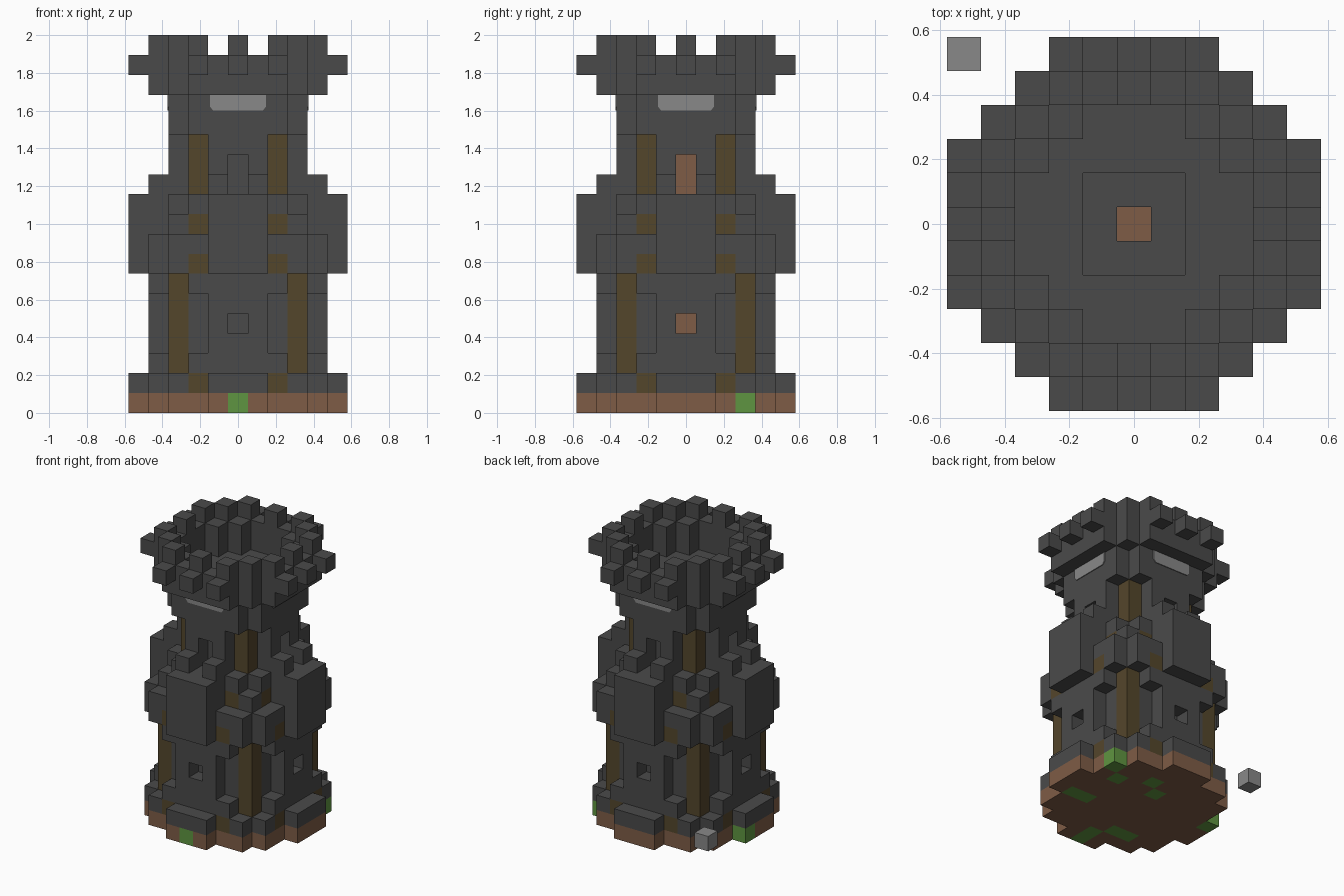
import bpy, bmesh, math
from mathutils import Vector, Matrix

if "Cube" in bpy.data.objects:
    bpy.data.objects.remove(bpy.data.objects["Cube"], do_unlink=True)

S = 2 / 19  # block size: the tower is 19 blocks high


def material(name, rgb):
    m = bpy.data.materials.new(name)
    lin = [((c / 255 + 0.055) / 1.055) ** 2.4 for c in rgb] + [1]
    m.diffuse_color = lin
    m.use_nodes = True
    m.node_tree.nodes["Principled BSDF"].inputs["Base Color"].default_value = lin
    return m


MATS = {
    "stone": material("dark stone", (74, 74, 74)),
    "wood": material("dark wood", (84, 70, 43)),
    "dirt": material("brown dirt", (126, 92, 70)),
    "grass": material("green grass", (95, 149, 65)),
    "light": material("light stone", (136, 136, 136)),
}
NAMES = list(MATS)


def disc(extents):
    """Cells of a stepped disc: half width for each distance from the middle row."""
    return {(x, y) for y in range(1 - len(extents), len(extents))
            for x in range(-extents[abs(y)], extents[abs(y)] + 1)}


def around(*cells):
    """Repeat cells in all eight symmetric places."""
    return {(sx * p, sy * q) for a, b in cells for p, q in ((a, b), (b, a))
            for sx in (1, -1) for sy in (1, -1)}


blocks = {}  # cell -> (part, colour)


def fill(part, cells, levels, colour="stone"):
    for z in levels:
        for x, y in cells:
            blocks[x, y, z] = (part, colour)


def carve(cells, levels):
    for z in levels:
        for x, y in cells:
            blocks.pop((x, y, z), None)


wide = disc([5, 5, 4, 4, 3, 1])
round_core = disc([3, 3, 2, 1])

# Ground slab with patches of grass
fill("ground_slab", wide, [0], "dirt")
fill("ground_slab", {(4, 3), (0, -5), (0, -4), (-5, 1), (3, -1), (4, -1), (3, 2),
                     (1, 3), (0, 2), (-1, -3), (-2, -3)}, [0], "grass")

# Footing and lower storey
fill("footing", wide, [1])
fill("footing", around((2, 4)), [1], "wood")
fill("lower_storey", disc([4, 4, 4, 3, 2]), [2, 6])
fill("lower_storey", disc([4, 4, 3, 3, 1]), [3, 4, 5])
fill("lower_posts", around((3, 3)), range(2, 7), "wood")

# Projecting middle storey with beam ends
fill("middle_storey", wide, [7, 8])
fill("middle_storey", disc([5, 5, 3, 3, 1, 1]), [9])
fill("middle_storey", disc([5, 5, 3, 2, 1, 1]), [10])
fill("beam_ends", around((2, 4)), [7], "wood")
fill("beam_ends", around((2, 3)), [9], "wood")

# Upper storey
fill("upper_storey", round_core, [11, 12, 13])
fill("balcony_blocks", around((1, 4)), [11])
fill("upper_posts", around((2, 2)), [11, 12, 13], "wood")
fill("upper_storey", disc([3, 3, 3, 2]), [14, 15])

# Parapet ring with outer brackets and battlements
fill("parapet", disc([4, 4, 4, 3, 2]) - round_core, [16, 17])
fill("brackets", around((0, 5), (2, 5)), [17])
fill("battlements", around((0, 4), (2, 4), (3, 3)), [18])

# Roof pit, windows and doorways
carve(disc([1, 1]), [14, 15])
carve({(0, 0)}, [13])
fill("roof_shaft_floor", {(0, 0)}, [12], "dirt")
carve(around((0, 4)), [4])
carve(around((0, 3)), [11, 12])
carve({(3, 0)}, [4])
carve({(2, 0)}, [11, 12])
fill("window_backing", {(2, 0)}, [4], "dirt")
fill("doorway_backing", {(1, 0)}, [11, 12], "dirt")

# Loose block on the back corner
fill("loose_block", {(-5, 5)}, [1], "light")


def build(part):
    """Make one mesh from the exposed faces of a part's blocks."""
    bm = bmesh.new()
    for cell, (owner, colour) in blocks.items():
        if owner != part:
            continue
        for axis in range(3):
            for sign in (1, -1):
                n = Vector((0, 0, 0))
                n[axis] = sign
                if tuple(int(c + d) for c, d in zip(cell, n)) in blocks:
                    continue
                u, v = Vector((0, 0, 0)), Vector((0, 0, 0))
                u[(axis + 1) % 3] = 0.5
                v[(axis + 2) % 3] = 0.5 * sign
                mid = Vector(cell) + Vector((0, 0, 0.5)) + n / 2
                face = bm.faces.new([bm.verts.new((mid + a * u + b * v) * S)
                                     for a, b in ((-1, -1), (1, -1), (1, 1), (-1, 1))])
                face.material_index = NAMES.index(colour)
    bmesh.ops.remove_doubles(bm, verts=bm.verts, dist=S / 100)
    add_object(part, bm)


def add_object(name, bm):
    mesh = bpy.data.meshes.new(name)
    bm.to_mesh(mesh)
    bm.free()
    for m in MATS.values():
        mesh.materials.append(m)
    ob = bpy.data.objects.new(name, mesh)
    bpy.context.collection.objects.link(ob)


for part in sorted({owner for owner, _ in blocks.values()}):
    build(part)

# Pale tapered plate under the parapet on each side
for i, side in enumerate(("front", "left", "back", "right")):
    bm = bmesh.new()
    outline = [(-0.148, 1.684), (-0.148, 1.62), (-0.13, 1.6),
               (0.13, 1.6), (0.148, 1.62), (0.148, 1.684)]
    face = bm.faces.new([bm.verts.new((x, -3.5 * S, z)) for x, z in outline])
    out = bmesh.ops.extrude_face_region(bm, geom=[face])
    moved = [g for g in out["geom"] if isinstance(g, bmesh.types.BMVert)]
    bmesh.ops.translate(bm, verts=moved, vec=(0, -0.006, 0))
    bmesh.ops.recalc_face_normals(bm, faces=bm.faces)
    bmesh.ops.rotate(bm, verts=bm.verts, matrix=Matrix.Rotation(i * math.pi / 2, 3, "Z"))
    for f in bm.faces:
        f.material_index = NAMES.index("light")
    add_object(side + "_pale_plate", bm)
